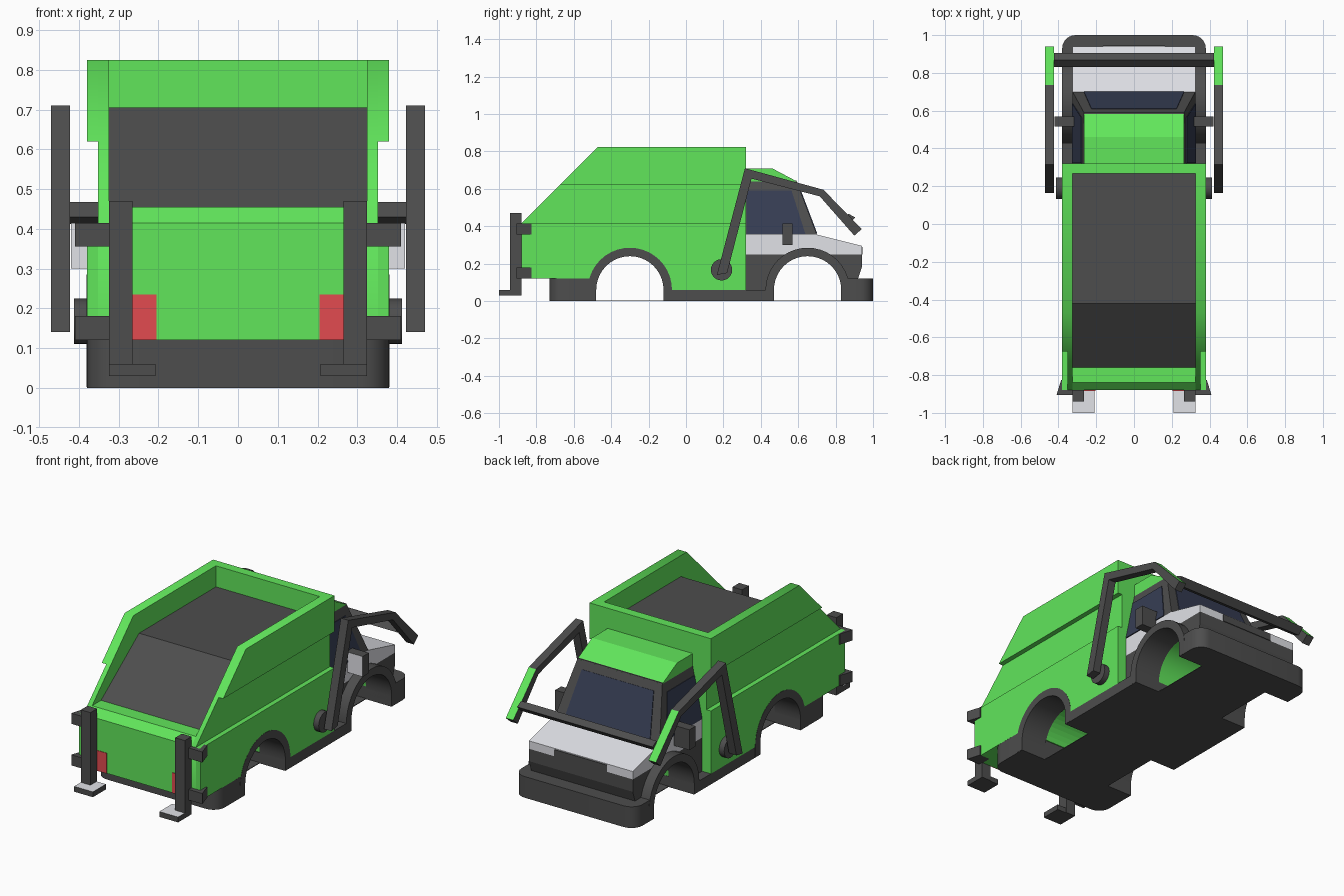
import bpy, bmesh, math
from mathutils import Vector

if "Cube" in bpy.data.objects:
    bpy.data.objects.remove(bpy.data.objects["Cube"], do_unlink=True)


def material(name, rgb):
    m = bpy.data.materials.new(name)
    m.use_nodes = True
    m.diffuse_color = (*rgb, 1)
    m.node_tree.nodes["Principled BSDF"].inputs["Base Color"].default_value = (*rgb, 1)
    return m


GREEN = material("bright green", (0.12, 0.79, 0.105))
DARK = material("dark grey", (0.075, 0.075, 0.075))
LIGHT = material("light grey", (0.76, 0.77, 0.81))
GLASS = material("navy glass", (0.037, 0.047, 0.087))
RED = material("lamp red", (0.76, 0.07, 0.08))


def finish(name, bm, mat, smooth=False):
    bmesh.ops.recalc_face_normals(bm, faces=bm.faces)
    me = bpy.data.meshes.new(name)
    bm.to_mesh(me)
    bm.free()
    me.materials.append(mat)
    if smooth:
        me.shade_smooth()
        me.set_sharp_from_angle(angle=math.radians(50))
    ob = bpy.data.objects.new(name, me)
    bpy.context.collection.objects.link(ob)
    return ob


def prism(name, pts, x0, x1, mat, smooth=False):
    """Side outline (y, z) extruded from x0 to x1."""
    bm = bmesh.new()
    face = bm.faces.new([bm.verts.new((x0, y, z)) for y, z in pts])
    out = bmesh.ops.extrude_face_region(bm, geom=[face])
    moved = [v for v in out["geom"] if isinstance(v, bmesh.types.BMVert)]
    bmesh.ops.translate(bm, verts=moved, vec=(x1 - x0, 0, 0))
    return finish(name, bm, mat, smooth)


def pair(name, pts, x0, x1, mat, smooth=False):
    return [prism("left_" + name, pts, x0, x1, mat, smooth),
            prism("right_" + name, pts, -x0, -x1, mat, smooth)]


def rect(y0, y1, z0, z1):
    return [(y0, z0), (y1, z0), (y1, z1), (y0, z1)]


def arc(yc, r, start=180, end=0, steps=20):
    angles = [math.radians(start + (end - start) * i / steps) for i in range(steps + 1)]
    return [(yc + r * math.cos(a), 0.06 + r * math.sin(a)) for a in angles]


def paint(ob, mat, rule):
    ob.data.materials.append(mat)
    for p in ob.data.polygons:
        if rule(p.center, p.normal):
            p.material_index = 1


def bumper(name, y0, y1, corner_y):
    """Full-width block with its two outer upright edges rounded."""
    bm = bmesh.new()
    bmesh.ops.create_cube(bm, size=1)
    for v in bm.verts:
        v.co = (v.co.x * 0.76, y0 + (v.co.y + 0.5) * (y1 - y0), (v.co.z + 0.5) * 0.12)
    edges = [e for e in bm.edges if all(abs(v.co.y - corner_y) < 1e-4 for v in e.verts)
             and abs(e.verts[0].co.x - e.verts[1].co.x) < 1e-4]
    bmesh.ops.bevel(bm, geom=edges, offset=0.07, segments=6, profile=0.5, affect='EDGES')
    finish(name, bm, DARK, True)


# Chassis, floor pans between the wheels, and wheel arches
REAR, FRONT, CUT, WELL = -0.3, 0.65, 0.185, 0.22
bumper("tail_bumper", -0.73, -0.48, -0.73)
bumper("nose_bumper", 0.83, 1.0, 1.0)
prism("sill", rect(-0.12, 0.47, 0, 0.06), -0.38, 0.38, DARK)
for label, yc in (("rear", REAR), ("front", FRONT)):
    ring = arc(yc, 0.225) + [(yc + 0.225, 0.002), (yc + 0.18, 0.002)]
    ring += arc(yc, 0.18, 0, 180) + [(yc - 0.18, 0.002), (yc - 0.225, 0.002)]
    pair(label + "_wheel_arch", ring, WELL, 0.381, DARK, True)
    prism(label + "_floor_pan", rect(yc - 0.18, yc + 0.18, 0, 0.004), -WELL, WELL, DARK)
prism("front_well_liner", arc(FRONT, 0.187) + arc(FRONT, 0.181, 0, 180),
      -WELL, WELL, GREEN, True)

# Refuse body: central core with sloping floor, then stepped side walls
belly = [(0.32, 0.06)] + arc(REAR, CUT, 0, 161) + [(-0.88, 0.12)]
core = prism("body_core", [(-0.88, 0.415), (-0.84, 0.455), (-0.76, 0.455), (-0.42, 0.705),
                           (0.267, 0.705), (0.267, 0.824), (0.32, 0.824)] + belly,
             -0.325, 0.325, GREEN)
paint(core, DARK, lambda c, n: n.z > 0.5 and -0.7 < c.y < 0.2 and c.z > 0.4)
pair("body_wall", [(-0.88, 0.415), (-0.471, 0.824), (0.32, 0.824)] + belly,
     0.325, 0.352, GREEN, True)
pair("upper_side_panel", [(-0.675, 0.62), (-0.471, 0.824), (0.32, 0.824), (0.32, 0.62)],
     0.352, 0.38, GREEN, True)
pair("lower_side_panel", [(-0.88, 0.415), (0.32, 0.415)] + belly, 0.352, 0.38, GREEN)

# Tail fittings
pair("tail_lamp", rect(-0.883, -0.878, 0.12, 0.235), 0.205, 0.27, RED)
pair("stand_post", rect(-0.94, -0.88, 0.03, 0.47), 0.265, 0.325, DARK)
for foot in pair("stand_foot", rect(-1.0, -0.885, 0.03, 0.06), 0.208, 0.325, DARK):
    paint(foot, LIGHT, lambda c, n: n.z > 0.5)
for label, z in (("upper", 0.355), ("lower", 0.12)):
    for hinge in pair(label + "_hinge", rect(-0.905, -0.825, z, z + 0.06), 0.32, 0.41, DARK):
        for v in hinge.data.vertices:
            if v.co.y > -0.85 and abs(v.co.x) > 0.4:
                v.co.x *= 0.94

# Cab
prism("cab_base", [(0.32, 0.06)] + arc(FRONT, CUT, 180, 19)
      + [(0.92, 0.12), (0.94, 0.18), (0.94, 0.25), (0.32, 0.25)], -0.325, 0.325, DARK)
prism("hood", [(0.32, 0.25), (0.94, 0.25), (0.94, 0.295), (0.7, 0.355), (0.32, 0.355)],
      -0.325, 0.325, LIGHT)
prism("grille", rect(0.938, 0.944, 0.25, 0.29), -0.165, 0.165, DARK)
prism("cab_roof", [(0.32, 0.64), (0.592, 0.64), (0.46, 0.71), (0.32, 0.71)],
      -0.266, 0.266, GREEN)

# Tapered cab frame
low = [Vector((x, y, 0.355)) for x, y in ((-0.325, 0.32), (0.325, 0.32), (0.325, 0.7), (-0.325, 0.7))]
top = [Vector((x, y, 0.645)) for x, y in ((-0.265, 0.32), (0.265, 0.32), (0.265, 0.59), (-0.265, 0.59))]
frame = bmesh.new()
bmesh.ops.convex_hull(frame, input=[frame.verts.new(p) for p in low + top])
bmesh.ops.dissolve_limit(frame, angle_limit=0.01, verts=frame.verts, edges=frame.edges)
finish("cab_frame", frame, DARK)


def window(name, i, j, u0, u1, v0, v1):
    """Glass pane laid on the frame side between corners i and j."""
    normal = (low[j] - low[i]).cross(top[i] - low[i]).normalized()
    bm = bmesh.new()
    corners = []
    for u, v in ((u0, v0), (u1, v0), (u1, v1), (u0, v1)):
        p = low[i].lerp(low[j], u).lerp(top[i].lerp(top[j], u), v)
        corners.append(bm.verts.new(p + normal * 0.004))
    pane = bm.faces.new(corners)
    out = bmesh.ops.extrude_face_region(bm, geom=[pane])
    moved = [g for g in out["geom"] if isinstance(g, bmesh.types.BMVert)]
    bmesh.ops.translate(bm, verts=moved, vec=normal * -0.008)
    finish(name, bm, GLASS)


window("left_window", 1, 2, 0.01, 0.84, 0.01, 0.81)
window("windscreen", 2, 3, 0.09, 0.91, 0.02, 0.84)
window("right_window", 3, 0, 0.16, 0.99, 0.01, 0.81)

# Mirrors
for mirror in pair("mirror", rect(0.515, 0.57, 0.3, 0.415), 0.31, 0.42, DARK):
    paint(mirror, LIGHT, lambda c, n: n.y < -0.5)

# Front loading arms with green upper tips, pivots and crossbar
arm_outline = [(0.165, 0.14), (0.315, 0.71), (0.735, 0.595), (0.94, 0.385),
               (0.9, 0.35), (0.715, 0.56), (0.35, 0.655), (0.22, 0.15)]
for arm in pair("loading_arm", arm_outline, 0.423, 0.47, DARK):
    paint(arm, GREEN, lambda c, n: n.z > 0.5 and c.y > 0.75)
pivot = [(0.19 + 0.057 * math.cos(a), 0.167 + 0.057 * math.sin(a))
         for a in (math.tau * i / 24 for i in range(24))]
pair("arm_pivot", pivot, 0.37, 0.412, DARK, True)
prism("arm_crossbar", [(0.83, 0.43), (0.868, 0.467), (0.905, 0.447), (0.87, 0.412)],
      -0.424, 0.424, DARK)
